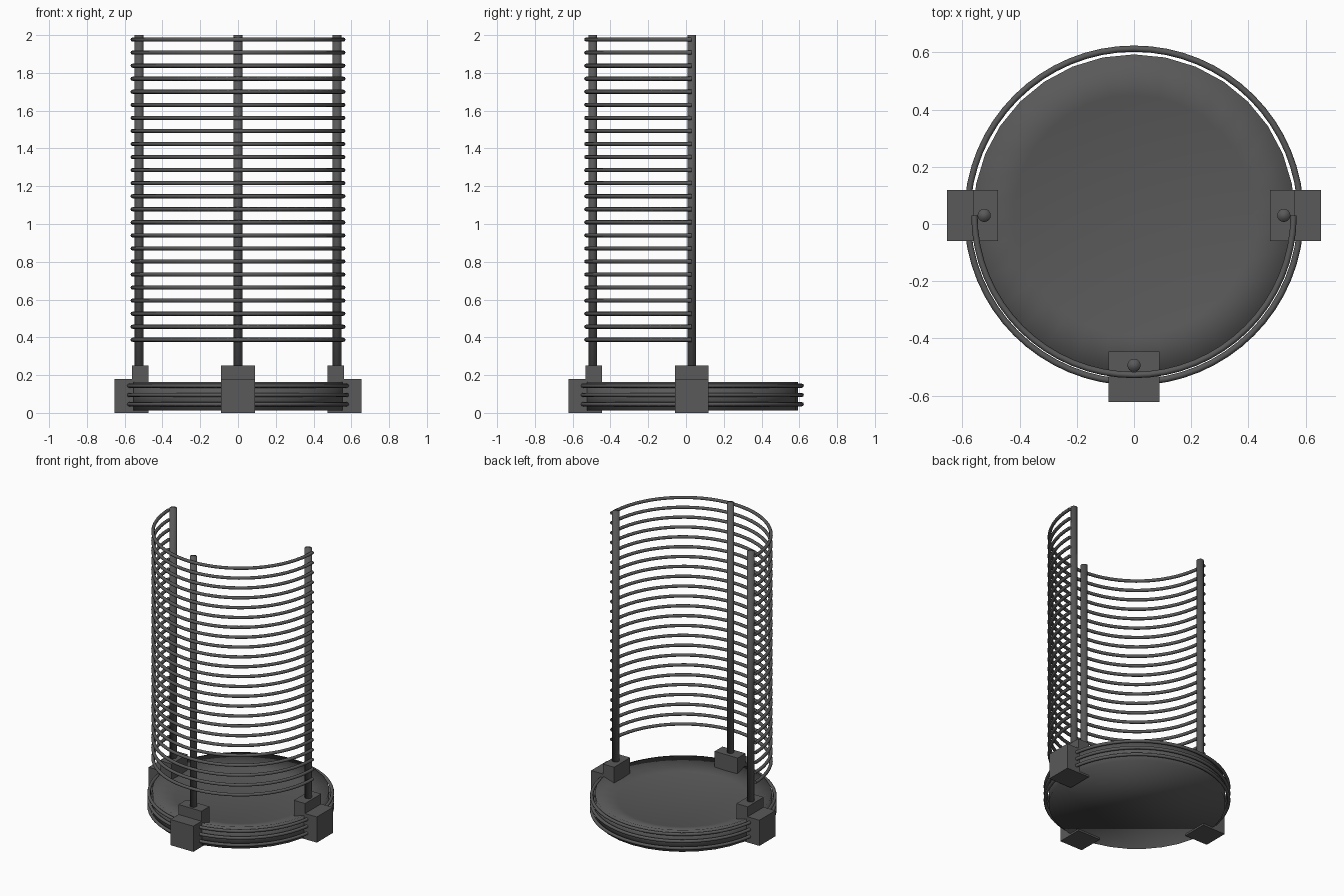
import bpy, bmesh, math
from mathutils import Matrix

if "Cube" in bpy.data.objects:
    bpy.data.objects.remove(bpy.data.objects["Cube"])

CY = 0.03  # centre of the round parts in y

# Dark metal
metal = bpy.data.materials.new("dark_metal")
metal.diffuse_color = (0.1, 0.1, 0.1, 1)
metal.use_nodes = True
metal.node_tree.nodes["Principled BSDF"].inputs["Base Color"].default_value = metal.diffuse_color


def finish(bm, name, angle=None):
    bmesh.ops.recalc_face_normals(bm, faces=bm.faces)
    me = bpy.data.meshes.new(name)
    bm.to_mesh(me)
    bm.free()
    me.materials.append(metal)
    ob = bpy.data.objects.new(name, me)
    bpy.context.collection.objects.link(ob)
    if angle:
        bpy.ops.object.select_all(action='DESELECT')
        ob.select_set(True)
        bpy.context.view_layer.objects.active = ob
        bpy.ops.object.shade_smooth_by_angle(angle=math.radians(angle))
    return ob


def lathe(name, profile, sides, angle):
    # stacked rings of (radius, z), capped at both ends
    bm = bmesh.new()
    loops = [[bm.verts.new((r * math.sin(2 * math.pi * i / sides),
                            CY + r * math.cos(2 * math.pi * i / sides), z))
              for i in range(sides)] for r, z in profile]
    for a, b in zip(loops, loops[1:]):
        for i in range(sides):
            j = (i + 1) % sides
            bm.faces.new((a[i], a[j], b[j], b[i]))
    bm.faces.new(loops[0])
    bm.faces.new(loops[-1])
    return finish(bm, name, angle)


def hoop(name, radius, tube, z, start, sweep, steps, sides=8):
    # round wire bent into a full ring or an arc with capped ends
    closed = sweep >= 2 * math.pi - 1e-4
    bm = bmesh.new()
    loops = []
    for k in range(steps if closed else steps + 1):
        t = start + sweep * k / steps
        loop = []
        for s in range(sides):
            u = 2 * math.pi * s / sides
            r = radius + tube * math.cos(u)
            loop.append(bm.verts.new((r * math.cos(t), CY + r * math.sin(t),
                                      z + tube * math.sin(u))))
        loops.append(loop)
    pairs = list(zip(loops, loops[1:]))
    if closed:
        pairs.append((loops[-1], loops[0]))
    else:
        bm.faces.new(loops[0])
        bm.faces.new(loops[-1])
    for a, b in pairs:
        for s in range(sides):
            n = (s + 1) % sides
            bm.faces.new((a[s], a[n], b[n], b[s]))
    return finish(bm, name, 60)


# Round base plate with a shallow dished top, smooth all over
lathe("base_plate", [(0.563, 0.012), (0.563, 0.164), (0.42, 0.12)], 32, 180)

# Three full rings around the base
for i, z in enumerate((0.046, 0.095, 0.144)):
    hoop(f"base_ring_{i + 1}", 0.583, 0.011, z, 0, 2 * math.pi, 64)

# Ladder of half rings across the front
for i in range(24):
    hoop(f"cage_arc_{i + 1}", 0.558, 0.011, 0.387 + i * 0.0691,
         math.pi, math.pi, 32)

# Three stepped feet, each with an upright post
STEP = [(0.475, 0), (0.653, 0), (0.653, 0.18), (0.562, 0.18),
        (0.562, 0.25), (0.475, 0.25)]
for side, deg in (("right", 0), ("left", 180), ("front", -90)):
    place = Matrix.Translation((0, CY, 0)) @ Matrix.Rotation(math.radians(deg), 4, 'Z')

    bm = bmesh.new()
    face = bm.faces.new([bm.verts.new((x, -0.089, z)) for x, z in STEP])
    ext = bmesh.ops.extrude_face_region(bm, geom=[face])
    bmesh.ops.translate(bm, vec=(0, 0.178, 0),
                        verts=[v for v in ext["geom"] if isinstance(v, bmesh.types.BMVert)])
    bm.transform(place)
    finish(bm, f"{side}_foot")

    bm = bmesh.new()
    bmesh.ops.create_cone(bm, cap_ends=True, segments=16, radius1=0.023, radius2=0.023,
                          depth=1.9, matrix=place @ Matrix.Translation((0.524, 0, 1.05)))
    finish(bm, f"{side}_post", 180)
